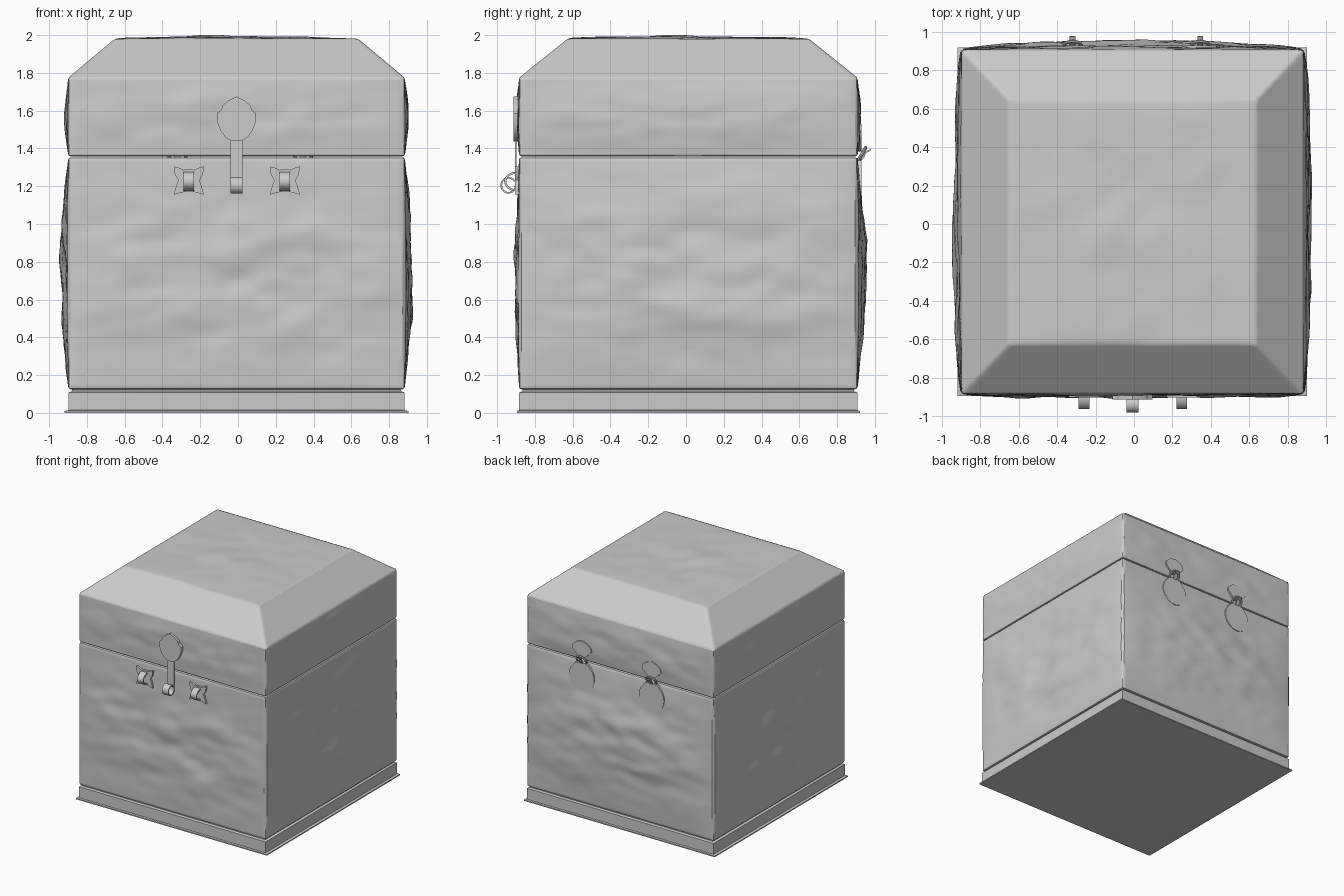
import bpy, bmesh, math
from mathutils import Vector, noise

if "Cube" in bpy.data.objects:
    bpy.data.objects.remove(bpy.data.objects["Cube"])

CX, CY, HX, HY = -0.008, 0.012, 0.89, 0.895   # box centre and half widths


def finish(bm, name):
    bmesh.ops.recalc_face_normals(bm, faces=bm.faces[:])
    me = bpy.data.meshes.new(name)
    bm.to_mesh(me)
    bm.free()
    ob = bpy.data.objects.new(name, me)
    bpy.context.collection.objects.link(ob)
    return ob


def rings(levels):
    """Closed rectangular stack; levels are (half x, half y, z)."""
    bm = bmesh.new()
    loops = [[bm.verts.new((CX + sx * hx, CY + sy * hy, z))
              for sx, sy in ((-1, -1), (1, -1), (1, 1), (-1, 1))] for hx, hy, z in levels]
    for a, b in zip(loops, loops[1:]):
        for i in range(4):
            j = (i + 1) % 4
            bm.faces.new((a[i], a[j], b[j], b[i]))
    bm.faces.new(loops[0][::-1])
    bm.faces.new(loops[-1])
    bmesh.ops.recalc_face_normals(bm, faces=bm.faces[:])
    return bm


def worn(bm, name, z0, z1, bulge, bump, top=None):
    """Soften the edges and swell the flat walls with hammered unevenness."""
    bmesh.ops.subdivide_edges(bm, edges=bm.edges[:], cuts=44, use_grid_fill=True)
    sharp = [e for e in bm.edges if e.calc_face_angle(0) > math.radians(25)]
    bmesh.ops.bevel(bm, geom=sharp, offset=0.012, segments=2, profile=0.5, affect='EDGES')
    for v in bm.verts:
        x, y, z = v.co.x - CX, v.co.y - CY, v.co.z
        n = noise.noise(Vector((x * 2.6, y * 2.6, z * 5))) + 0.5 * noise.noise(Vector((x * 6, y * 6, z * 11 + 9)))
        if z0 < z < z1:
            w = math.sin(math.pi * (z - z0) / (z1 - z0))
            if abs(x) > HX - 1e-4:
                s = w * max(0, 1 - (y / HY) ** 2) ** 0.5
                v.co.x += math.copysign(s * (bulge + bump * n), x)
            elif abs(y) > HY - 1e-4:
                s = w * max(0, 1 - (x / HX) ** 2) ** 0.5
                k = 1.15 if y > 0 else 0.55
                v.co.y += math.copysign(s * (bulge * k + bump * n), y)
        elif top and z > top - 1e-4:
            s = max(0, 1 - (x / 0.64) ** 2) * max(0, 1 - (y / 0.64) ** 2)
            v.co.z += s ** 0.5 * (0.009 + 0.016 * n)
    return finish(bm, name)


def plate(name, half, x, y0, y1):
    """Flat plate from the right half of an outline (x, z), mirrored."""
    pts = half + [(-px, pz) for px, pz in reversed(half) if px > 1e-5]
    bm = bmesh.new()
    f = bm.faces.new([bm.verts.new((x + px, y0, pz)) for px, pz in pts])
    ext = bmesh.ops.extrude_face_region(bm, geom=[f])
    bmesh.ops.translate(bm, vec=(0, y1 - y0, 0),
                        verts=[g for g in ext['geom'] if isinstance(g, bmesh.types.BMVert)])
    return finish(bm, name)


def strip(name, path, x, width, t):
    """Bent metal band following a (y, z) path."""
    bm = bmesh.new()
    secs = []
    for i, (y, z) in enumerate(path):
        a, b = path[max(i - 1, 0)], path[min(i + 1, len(path) - 1)]
        d = Vector((b[0] - a[0], b[1] - a[1])).normalized() * t / 2
        secs.append([bm.verts.new((x + s * width / 2, y - k * d.y, z + k * d.x))
                     for s, k in ((-1, -1), (1, -1), (1, 1), (-1, 1))])
    for a, b in zip(secs, secs[1:]):
        for i in range(4):
            j = (i + 1) % 4
            bm.faces.new((a[i], a[j], b[j], b[i]))
    bm.faces.new(secs[0])
    bm.faces.new(secs[-1][::-1])
    return finish(bm, name)


def arc(cy, cz, ry, rz, a0, a1, n):
    angs = [math.radians(a0 + (a1 - a0) * i / n) for i in range(n + 1)]
    return [(cy + ry * math.cos(a), cz + rz * math.sin(a)) for a in angs]


# plinth: thin foot flange, upright band, recessed neck
finish(rings([(0.91, 0.908, 0), (0.91, 0.908, 0.01), (HX, HY, 0.014), (HX, HY, 0.108),
              (0.872, 0.877, 0.115), (0.872, 0.877, 0.14)]), "plinth")

# box body and bevelled lid
worn(rings([(HX, HY, 0.125), (HX, HY, 1.353)]), "box_body", 0.125, 1.353, 0.036, 0.024)
worn(rings([(HX, HY, 1.358), (HX, HY, 1.775), (0.645, 0.64, 1.98)]), "lid",
     1.358, 1.775, 0.016, 0.015, top=1.98)

# front hasp: shield plate, strap and curled end
plate("hasp_shield", [(0, 1.675), (0.045, 1.652), (0.073, 1.628), (0.08, 1.605), (0.104, 1.585),
                      (0.102, 1.54), (0.085, 1.495), (0.06, 1.46), (0.03, 1.442), (0, 1.438)],
      CX, -0.875, -0.914)
strip("hasp_strap", [(-0.9, 1.45), (-0.902, 1.36), (-0.902, 1.21)]
      + arc(-0.94, 1.205, 0.038, 0.04, 0, -330, 20), CX, 0.062, 0.009)

# two staples on star-shaped plates
star = [(0, 1.288), (0.03, 1.287), (0.05, 1.297), (0.08, 1.305), (0.074, 1.262), (0.056, 1.232),
        (0.066, 1.205), (0.08, 1.155), (0.045, 1.165), (0.02, 1.171), (0, 1.172)]
for side, x in (("left", -0.26), ("right", 0.248)):
    plate("staple_plate_" + side, star, x, -0.87, -0.904)
    strip("staple_" + side, arc(-0.895, 1.225, 0.062, 0.047, 75, 285, 14), x, 0.056, 0.011)

# back hinges: leaf on the lid, round drop plate on the body, hooked knuckle
upper = [(0, 1.53), (0.05, 1.515), (0.085, 1.485), (0.092, 1.455), (0.06, 1.42), (0.025, 1.39), (0, 1.385)]
lower = [(0, 1.35), (0.03, 1.342), (0.06, 1.335)] + [
    (0.12 * math.cos(math.radians(a)), 1.22 + 0.12 * math.sin(math.radians(a))) for a in range(45, -91, -15)]
for side, x in (("left", -0.32), ("right", 0.345)):
    plate("hinge_leaf_" + side, upper, x, 0.88, 0.93)
    plate("hinge_drop_" + side, lower, x, 0.88, 0.929)
    strip("hinge_hook_" + side, [(0.9, 1.335), (0.925, 1.34), (0.94, 1.355), (0.95, 1.38), (0.978, 1.393)],
          x, 0.03, 0.009)
    bpy.ops.mesh.primitive_torus_add(location=(x, 0.928, 1.365), rotation=(math.radians(60), 0, 0),
                                     major_radius=0.045, minor_radius=0.009,
                                     major_segments=24, minor_segments=8)
    bpy.context.object.name = "hinge_ring_" + side

# smooth shading with crisp edges
for ob in bpy.data.objects:
    ob.select_set(True)
    bpy.context.view_layer.objects.active = ob
bpy.ops.object.shade_smooth_by_angle(angle=math.radians(30))
